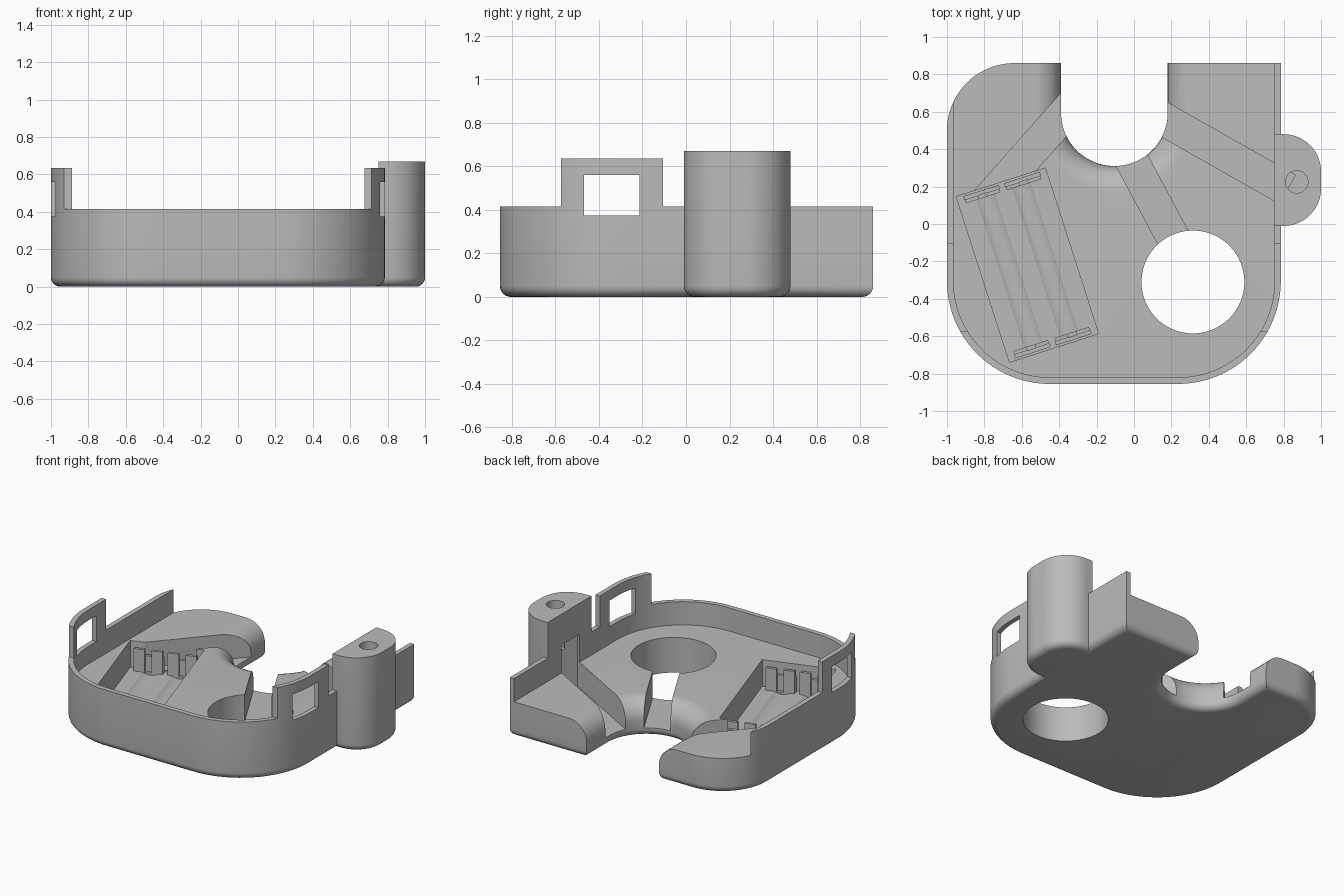
import bpy, bmesh, math
from mathutils import Matrix, Vector

if "Cube" in bpy.data.objects:
    bpy.data.objects.remove(bpy.data.objects["Cube"])

FLOOR, RIM, TAB = 0.25, 0.415, 0.635

grey = bpy.data.materials.new("plain grey")
grey.diffuse_color = (0.5, 0.5, 0.5, 1)
grey.use_nodes = True
grey.node_tree.nodes["Principled BSDF"].inputs["Base Color"].default_value = grey.diffuse_color


def to_object(name, bm):
    bmesh.ops.recalc_face_normals(bm, faces=bm.faces)
    mesh = bpy.data.meshes.new(name)
    bm.to_mesh(mesh)
    bm.free()
    mesh.materials.append(grey)
    obj = bpy.data.objects.new(name, mesh)
    bpy.context.collection.objects.link(obj)
    return obj


def loft(name, sections):
    """Solid through a stack of (outline, z) sections."""
    bm = bmesh.new()
    rings = [[bm.verts.new((x, y, z)) for x, y in pts] for pts, z in sections]
    for a, b in zip(rings, rings[1:]):
        for i in range(len(a)):
            j = (i + 1) % len(a)
            bm.faces.new((a[i], a[j], b[j], b[i]))
    bm.faces.new(rings[0])
    bm.faces.new(rings[-1])
    return to_object(name, bm)


def rounded(x0, x1, y0, y1, radii, d=0.0):
    """Rectangle inset by d; radii: front-left, front-right, back-right, back-left."""
    x0, x1, y0, y1 = x0 + d, x1 - d, y0 + d, y1 - d
    corners = [(x0, y0, 1, 1), (x1, y0, -1, 1), (x1, y1, -1, -1), (x0, y1, 1, -1)]
    pts = []
    for k, ((x, y, sx, sy), r) in enumerate(zip(corners, radii)):
        if r == 0:
            pts.append((x, y))
            continue
        r -= d
        for i in range(25):
            a = math.pi * (1 + k / 2 + i / 48)
            pts.append((x + sx * r + r * math.cos(a), y + sy * r + r * math.sin(a)))
    return pts


def filleted(name, dims, radii, top, f=0.05):
    """Rounded block with a rounded bottom edge."""
    secs = []
    for i in range(7):
        a = math.pi / 12 * i
        secs.append((rounded(*dims, radii, f * (1 - math.sin(a))), f * (1 - math.cos(a))))
    return loft(name, secs + [(rounded(*dims, radii), top)])


def box(name, x, y, z0, z1, sx, sy, angle=0.0):
    bm = bmesh.new()
    m = (Matrix.Translation((x, y, (z0 + z1) / 2)) @ Matrix.Rotation(angle, 4, 'Z')
         @ Matrix.Diagonal((sx, sy, z1 - z0, 1)))
    bmesh.ops.create_cube(bm, size=1, matrix=m)
    return to_object(name, bm)


def channel(name, a, b, z0, z1, width=0.175):
    a, b = Vector(a), Vector(b)
    mid, d = (a + b) / 2, b - a
    return box(name, mid.x, mid.y, z0, z1, d.length, width, math.atan2(d.y, d.x))


def cylinder(name, r, length, matrix, seg=64):
    bm = bmesh.new()
    bmesh.ops.create_cone(bm, cap_ends=True, segments=seg, radius1=r, radius2=r,
                          depth=length, matrix=matrix)
    return to_object(name, bm)


def combine(target, tool, op='DIFFERENCE'):
    mod = target.modifiers.new("boolean", 'BOOLEAN')
    mod.operation, mod.object, mod.solver = op, tool, 'EXACT'
    bpy.context.view_layer.update()
    dg = bpy.context.evaluated_depsgraph_get()
    mesh = bpy.data.meshes.new_from_object(target.evaluated_get(dg))
    target.modifiers.clear()
    target.data = mesh
    bpy.data.objects.remove(tool)
    bpy.context.view_layer.update()


# Outer shell at full tab height, trimmed to the rim outside the side tabs
shell = filleted("housing", (-1, 0.785, -0.855, 0.86), (0.55, 0.55, 0, 0.36), TAB)
combine(shell, box("trim_back", 0, 0.895, RIM, 1, 3, 2))
combine(shell, box("trim_front", 0, -1.575, RIM, 1, 3, 2))

# Screw post on the right side
post = filleted("post", (0.6, 1.0, -0.01, 0.48), (0, 0.2, 0.2, 0), 0.67)
combine(shell, post, 'UNION')

# Open interior above the floor
inner = rounded(-0.965, 0.752, -0.82, 1.3, (0.515, 0.515, 0, 0))
combine(shell, loft("interior", [(inner, FLOOR), (inner, 1.0)]))


# U-shaped notch at the back with rounded upper and lower edges
def notch_outline(w):
    r = 0.285 + w
    pts = [(-0.105 + r * math.cos(a), 0.595 + r * math.sin(a))
           for a in (math.pi * (1 + i / 48) for i in range(49))]
    return pts + [(-0.105 + r, 1.4), (-0.105 - r, 1.4)]


low, high = 0.05, 0.14
secs = [(notch_outline(low), -0.02)]
for i in range(7):
    a = math.pi / 12 * i
    secs.append((notch_outline(low * (1 - math.sin(a))), low * (1 - math.cos(a))))
for i in range(11):
    a = math.pi / 20 * i
    secs.append((notch_outline(high * (1 - math.cos(a))), FLOOR - high + high * math.sin(a)))
secs.append((notch_outline(high), 0.6))
combine(shell, loft("notch", secs))

# Large round opening and the blind screw hole
combine(shell, cylinder("opening", 0.275, 1, Matrix.Translation((0.315, -0.31, 0.2)), 96))
combine(shell, cylinder("screw_hole", 0.06, 0.6, Matrix.Translation((0.87, 0.225, 0.65)), 32))

# Wire channels: notch to opening, notch to post, notch to tray
combine(shell, channel("channel_a", (-0.06, 0.43), (0.25, -0.15), 0.06, 0.5))
combine(shell, channel("channel_b", (0.05, 0.622), (0.82, 0.185), 0.065, 0.45))
combine(shell, channel("channel_c", (-0.22, 0.76), (-0.81, 0.097), 0.07, 0.5))

# Slanted cell tray with two shallow round troughs
TILT = math.radians(17.8)
tray = Matrix.Translation((-0.57, -0.22, 0)) @ Matrix.Rotation(TILT, 4, 'Z')
combine(shell, box("tray", -0.57, -0.22, 0.06, 0.5, 0.5, 0.93, TILT))
for s in (-1, 1):
    m = tray @ Matrix.Translation((s * 0.1, 0, 0.143)) @ Matrix.Rotation(math.pi / 2, 4, 'X')
    combine(shell, cylinder("trough", 0.098, 0.83, m, 48))

# Windows through both side tabs
combine(shell, box("windows", 0, -0.342, 0.375, 0.56, 3, 0.255))

# Slotted contact holders at both tray ends
parts = [shell]
for end in (-1, 1):
    for s in (-1, 1):
        for half in (-1, 1):
            p = tray @ Vector((s * 0.115 + half * 0.06, end * 0.425, 0))
            parts.append(box("contact_holder", p.x, p.y, 0.055, 0.22, 0.075, 0.02, TILT))
        p = tray @ Vector((s * 0.115, end * 0.445, 0))
        parts.append(box("contact_base", p.x, p.y, 0.055, 0.17, 0.2, 0.02, TILT))

# Smooth curved walls, keep edges sharp
bpy.context.view_layer.update()
for o in parts:
    o.select_set(True)
bpy.context.view_layer.objects.active = shell
bpy.ops.object.shade_smooth_by_angle(angle=math.radians(30))
